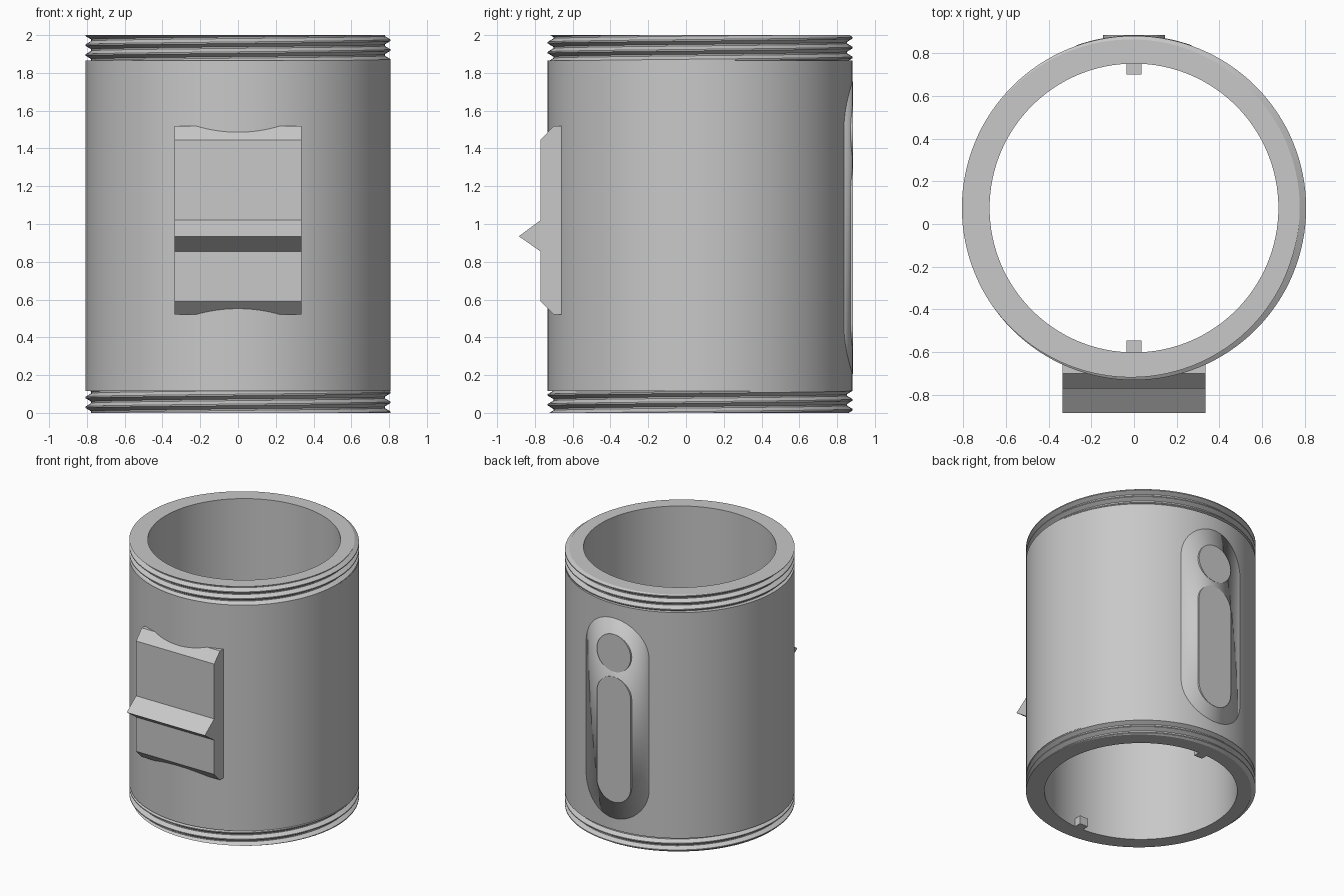
import bpy, bmesh, math

cube = bpy.data.objects.get("Cube")
if cube:
    bpy.data.objects.remove(cube, do_unlink=True)

CY, R_IN, R_CORE, R_OUT = 0.075, 0.677, 0.77, 0.807
SEG = 128

grey = bpy.data.materials.new("plain grey")
grey.use_nodes = True
COLOUR = (0.58, 0.58, 0.58, 1)
grey.diffuse_color = COLOUR
grey.node_tree.nodes["Principled BSDF"].inputs["Base Color"].default_value = COLOUR


def finish(name, bm, smooth=True):
    bmesh.ops.remove_doubles(bm, verts=bm.verts, dist=1e-5)
    bmesh.ops.recalc_face_normals(bm, faces=bm.faces)
    mesh = bpy.data.meshes.new(name)
    bm.to_mesh(mesh)
    bm.free()
    ob = bpy.data.objects.new(name, mesh)
    bpy.context.collection.objects.link(ob)
    mesh.materials.append(grey)
    if smooth:
        bpy.ops.object.select_all(action='DESELECT')
        ob.select_set(True)
        bpy.context.view_layer.objects.active = ob
        bpy.ops.object.shade_smooth_by_angle(angle=math.radians(25))
    return ob


def sweep(name, profile_at, closed):
    """Sweep a profile of (radius, z) around the tube axis."""
    bm = bmesh.new()
    columns = []
    for i in range(SEG + 1):
        a = 2 * math.pi * i / SEG
        columns.append([bm.verts.new((r * math.cos(a), CY + r * math.sin(a), z))
                        for r, z in profile_at(i / SEG)])
    for c, d in zip(columns, columns[1:]):
        n = len(c)
        for k in range(n if closed else n - 1):
            j = (k + 1) % n
            bm.faces.new((c[k], d[k], d[j], c[j]))
    return finish(name, bm)


def ring(name, r0, r1, z0, z1):
    return sweep(name, lambda t: [(r0, z0), (r1, z0), (r1, z1), (r0, z1)], True)


def prism(name, points, axis, start, end, bevel=0):
    """Extrude a 2D outline along x (points are y, z) or y (points are x, z)."""
    bm = bmesh.new()
    place = (lambda p, d: (d, *p)) if axis == 'x' else (lambda p, d: (p[0], d, p[1]))
    a = [bm.verts.new(place(p, start)) for p in points]
    b = [bm.verts.new(place(p, end)) for p in points]
    bm.faces.new(a)
    cap = bm.faces.new(b)
    for k in range(len(a)):
        j = (k + 1) % len(a)
        bm.faces.new((a[k], a[j], b[j], b[k]))
    if bevel:
        bmesh.ops.bevel(bm, geom=list(cap.edges), offset=bevel, segments=3,
                        profile=0.5, affect='EDGES')
    return finish(name, bm, bool(bevel))


# Tube wall and outer sleeve
ring("tube_wall", R_IN, R_CORE, 0, 2)
ring("outer_sleeve", R_CORE, R_OUT, 0.115, 1.865)

# Helical threads at both ends
PITCH = 0.052
CREST, ROOT = R_OUT, 0.777
STEPS = [(0, CREST), (0.15, CREST), (0.5, ROOT), (0.65, ROOT), (1, CREST)]


def thread_radius(z):
    p = (z / PITCH) % 1
    for (p0, r0), (p1, r1) in zip(STEPS, STEPS[1:]):
        if p <= p1:
            return r0 + (r1 - r0) * (p - p0) / (p1 - p0)
    return CREST


def thread(name, lo, hi):
    def profile(t):
        rows = [(R_CORE, lo)]
        for turn in range(-2, 5):
            for p, _ in STEPS[:-1]:
                raw = (turn + p + t) * PITCH
                z = min(max(lo + raw, lo), hi)
                rows.append((thread_radius(z - lo - t * PITCH), z))
        return rows + [(R_CORE, hi)]
    return sweep(name, profile, False)


thread("bottom_thread", 0, 0.115)
thread("top_thread", 1.865, 2)

# Front mounting block with chamfered ends and a pointed ridge
prism("front_block",
      [(-0.655, 0.52), (-0.70, 0.52), (-0.77, 0.59), (-0.77, 0.855),
       (-0.885, 0.935), (-0.77, 1.02), (-0.77, 1.445), (-0.70, 1.52),
       (-0.655, 1.52)], 'x', -0.335, 0.335)

# Small locating tabs inside the lower rim
for name, y0, y1 in (("front_tab", -0.62, -0.547), ("back_tab", 0.70, 0.77)):
    prism(name, [(y0, 0), (y1, 0), (y1, 0.065), (y0, 0.065)], 'x', -0.035, 0.035)


# Raised back buttons
def stadium(r, z0, z1, n=24):
    pts = []
    for zc, start in ((z1, 0), (z0, math.pi)):
        for i in range(n + 1):
            a = start + math.pi * i / n
            pts.append((r * math.cos(a), zc + r * math.sin(a)))
    if z0 == z1:
        pts = pts[:n] + pts[n + 1:-1]
    return pts


prism("round_button", stadium(0.145, 1.485, 1.485), 'y', 0.82, 0.885, 0.013)
prism("long_button", stadium(0.145, 0.475, 1.155), 'y', 0.82, 0.885, 0.013)

# Thin curved panel around the buttons
bm = bmesh.new()
PANEL_R, COLS = 0.27, 32
columns = []
for i in range(COLS + 1):
    a = math.pi * i / COLS
    x, rise = -PANEL_R * math.cos(a), PANEL_R * math.sin(a)
    y = CY + math.sqrt((R_OUT + 0.002) ** 2 - x * x)
    columns.append([bm.verts.new((x, y, z)) for z in (0.475 - rise, 1.485 + rise)])
for c, d in zip(columns, columns[1:]):
    bm.faces.new((c[0], c[1], d[1], d[0]))
panel = finish("back_panel", bm)
shell = panel.modifiers.new("thickness", 'SOLIDIFY')
shell.thickness = 0.008
shell.offset = -1 if panel.data.polygons[COLS // 2].normal.y > 0 else 1
